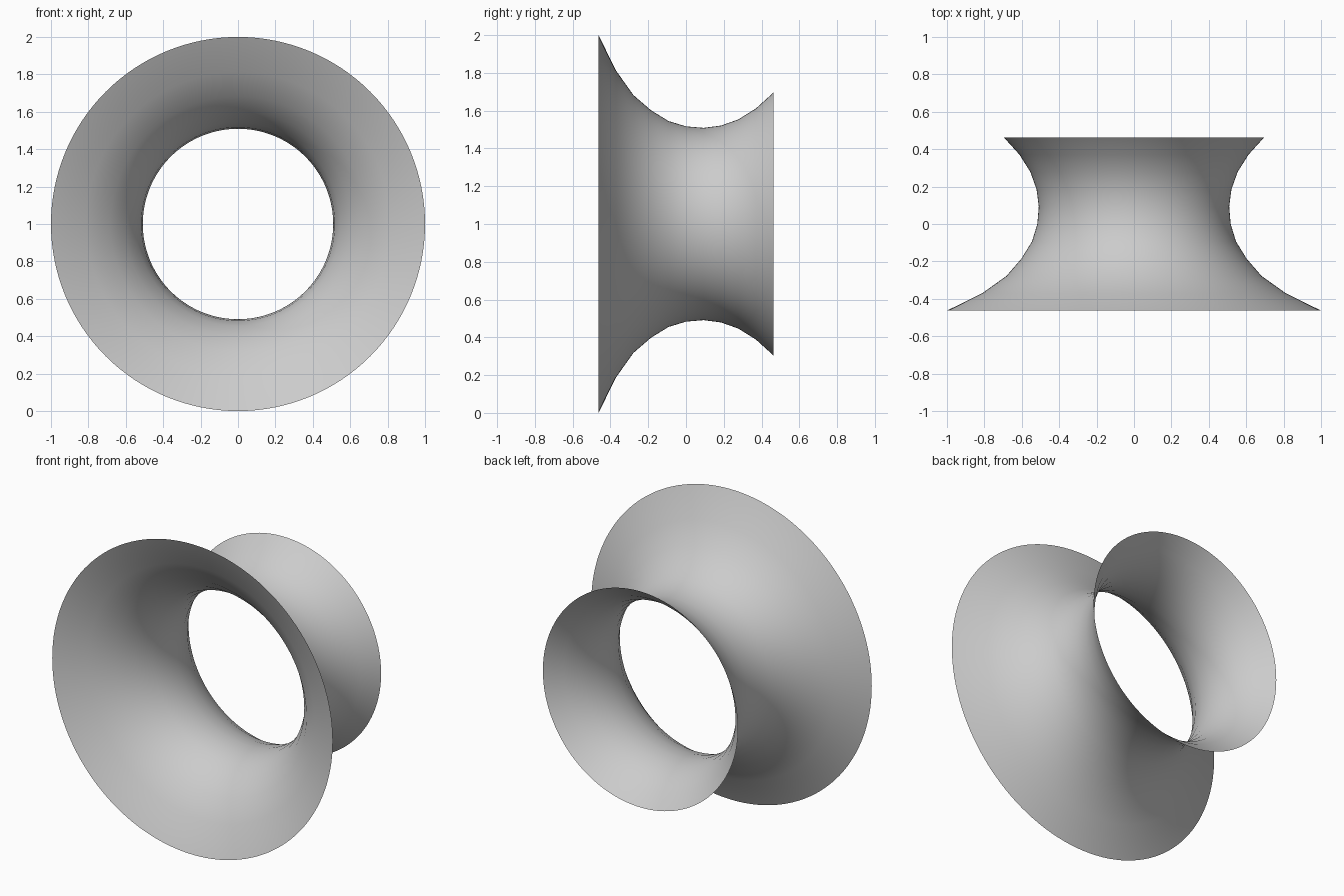
import bpy
import bmesh
import math
from mathutils import Vector

cube = bpy.data.objects.get("Cube")
if cube:
    bpy.data.objects.remove(cube, do_unlink=True)

# Single plain grey
grey = bpy.data.materials.new("plain grey")
grey.use_nodes = True
colour = (0.6, 0.6, 0.6, 1.0)
grey.diffuse_color = colour
grey.node_tree.nodes["Principled BSDF"].inputs["Base Color"].default_value = colour

# Flared profile: radii at even steps from the wide front rim to the back rim
HALF_DEPTH = 0.463
SEGMENTS = 128
radii = [1.0, 0.812, 0.682, 0.602, 0.545, 0.517, 0.509, 0.521, 0.554, 0.612, 0.696]
step = 2 * HALF_DEPTH / (len(radii) - 1)

bm = bmesh.new()
points = [bm.verts.new((r, -HALF_DEPTH + i * step, 1.0)) for i, r in enumerate(radii)]
edges = [bm.edges.new(pair) for pair in zip(points, points[1:])]

# Revolve the profile around the front-to-back axis into an open thin shell
bmesh.ops.spin(bm, geom=points + edges, cent=Vector((0, 0, 1)), axis=Vector((0, 1, 0)),
               angle=math.tau, steps=SEGMENTS, use_duplicate=False)
bmesh.ops.remove_doubles(bm, verts=bm.verts[:], dist=0.0005)

# Turn all faces outward, away from the axis
bm.normal_update()
inward = []
for face in bm.faces:
    c = face.calc_center_median()
    if face.normal.dot(Vector((c.x, 0, c.z - 1))) < 0:
        inward.append(face)
bmesh.ops.reverse_faces(bm, faces=inward)
for face in bm.faces:
    face.smooth = True

mesh = bpy.data.meshes.new("flared_tube")
bm.to_mesh(mesh)
bm.free()
mesh.materials.append(grey)
tube = bpy.data.objects.new("flared_tube", mesh)
bpy.context.collection.objects.link(tube)
